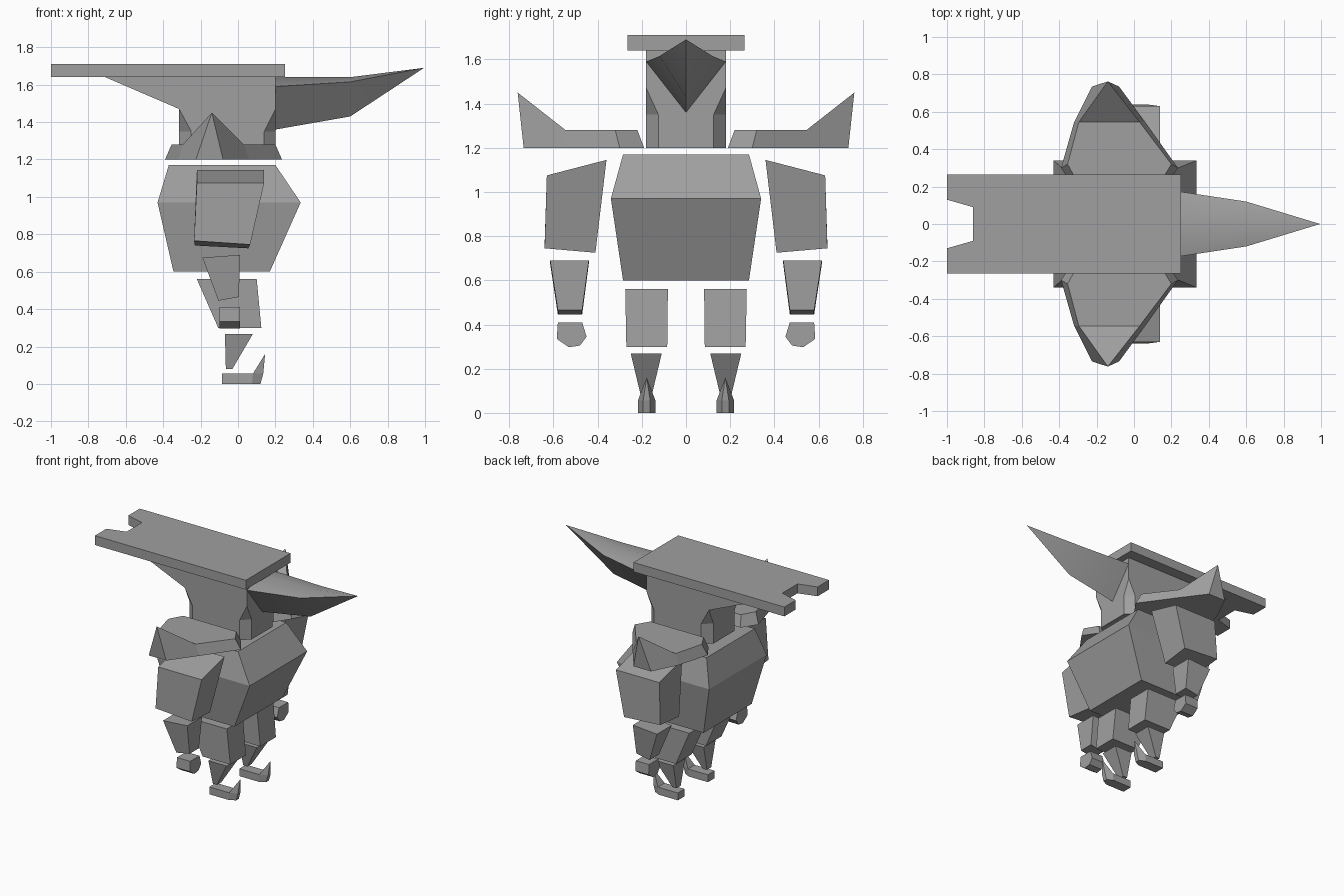
import bpy
import bmesh
from math import radians

cube = bpy.data.objects.get("Cube")
if cube:
    bpy.data.objects.remove(cube, do_unlink=True)

grey = bpy.data.materials.new("stone_grey")
grey.use_nodes = True
colour = (0.35, 0.35, 0.35, 1)
grey.diffuse_color = colour
grey.node_tree.nodes["Principled BSDF"].inputs["Base Color"].default_value = colour


def loft(name, rings, caps=None, paired=False):
    """Skin a stack of equal rings; paired parts are mirrored across y."""
    bm = bmesh.new()
    loops = [[bm.verts.new(p) for p in ring] for ring in rings]
    n = len(loops[0])
    for low, high in zip(loops, loops[1:]):
        for i in range(n):
            j = (i + 1) % n
            bm.faces.new((low[i], low[j], high[j], high[i]))
    bm.faces.new(loops[0][::-1])
    for cap in caps or [range(n)]:
        bm.faces.new([loops[-1][i] for i in cap])
    bmesh.ops.remove_doubles(bm, verts=bm.verts, dist=0.0005)
    bmesh.ops.recalc_face_normals(bm, faces=bm.faces)
    mesh = bpy.data.meshes.new(name)
    bm.to_mesh(mesh)
    bm.free()
    mesh.materials.append(grey)
    obj = bpy.data.objects.new(name, mesh)
    bpy.context.collection.objects.link(obj)
    if paired:
        mod = obj.modifiers.new("other_side", "MIRROR")
        mod.use_axis = (False, True, False)
        mod.use_mirror_merge = False
    return obj


def rect(x0, x1, y0, y1, z):
    return [(x0, y0, z), (x1, y0, z), (x1, y1, z), (x0, y1, z)]


def flat(points, z):
    return [(x, y, z) for x, y in points]


def octagon(x0, x1, y, back, front, side, z):
    half = [(x0, side - y), (x0 + back, -y), (x1 - front, -y), (x1, side - y)]
    return flat(half + [(x, -v) for x, v in half[::-1]], z)


# Flat crest plate with a notched rear end
half = [(-0.86, -0.09), (-1, -0.13), (-1, -0.265), (0.25, -0.265)]
outline = half + [(x, -y) for x, y in half[::-1]]
loft("crest_plate", [flat(outline, z) for z in (1.64, 1.71)])

# Head: chamfered neck corners, flaring backwards under the plate
loft("head", [
    octagon(-0.315, 0.2, 0.18, 0.065, 0.06, 0.055, 1.2),
    octagon(-0.315, 0.2, 0.18, 0.065, 0.06, 0.055, 1.35),
    octagon(-0.315, 0.2, 0.18, 0, 0, 0, 1.47),
    octagon(-0.71, 0.2, 0.18, 0, 0, 0, 1.64),
])


# Beak: diamond sections tapering to an upturned tip
def diamond(x, width, top, middle, bottom):
    return [(x, 0, top), (x, width, middle), (x, 0, bottom), (x, -width, middle)]


beak = loft("beak", [
    diamond(0.2, 0.18, 1.64, 1.59, 1.36),
    diamond(0.6, 0.12, 1.64, 1.615, 1.43),
    diamond(0.995, 0, 1.69, 1.69, 1.69),
])
bpy.ops.object.select_all(action="DESELECT")
beak.select_set(True)
bpy.context.view_layer.objects.active = beak
bpy.ops.object.shade_smooth_by_angle(angle=radians(35))

# Torso
loft("torso", [
    rect(-0.345, 0.17, -0.285, 0.285, 0.6),
    rect(-0.43, 0.335, -0.34, 0.34, 0.97),
    rect(-0.37, 0.2, -0.285, 0.285, 1.17),
])

# Shoulder pads with a raised outer point
pad_base = [(0.16, 0.19), (0.235, 0.3), (0.06, 0.545), (-0.08, 0.735),
            (-0.225, 0.735), (-0.32, 0.545), (-0.39, 0.3), (-0.32, 0.19)]
inner_top = [(0.14, 0.22), (0.2, 0.32), (0.03, 0.545)]
outer_top = [(-0.295, 0.545), (-0.355, 0.32), (-0.3, 0.22)]
peak = (-0.14, 0.762, 1.45)
loft("shoulder_pads", [
    flat(pad_base, 1.2),
    flat(inner_top, 1.28) + [peak, peak] + flat(outer_top, 1.28),
], caps=[(0, 1, 2, 5, 6, 7), (2, 3, 5)], paired=True)

# Arms
loft("upper_arms", [
    [(-0.23, 0.41, 0.74), (0.055, 0.41, 0.725), (0.065, 0.64, 0.745), (-0.235, 0.64, 0.765)],
    [(-0.22, 0.36, 1.145), (0.14, 0.36, 1.145), (0.14, 0.63, 1.075), (-0.22, 0.63, 1.075)],
], paired=True)
loft("forearms", [
    [(-0.105, 0.47, 0.445), (0.005, 0.47, 0.465), (0.005, 0.58, 0.465), (-0.105, 0.58, 0.445)],
    [(-0.19, 0.44, 0.675), (0.01, 0.44, 0.69), (0.01, 0.615, 0.69), (-0.19, 0.615, 0.675)],
], paired=True)
fist = [(0.58, 0.41), (0.47, 0.41), (0.45, 0.345), (0.48, 0.305), (0.53, 0.297), (0.585, 0.335)]
loft("hands", [[(x, y, z) for y, z in fist] for x in (-0.1, 0.01)], paired=True)

# Legs
loft("thighs", [
    rect(-0.105, 0.125, 0.085, 0.27, 0.298),
    rect(-0.22, 0.1, 0.082, 0.275, 0.56),
], paired=True)
loft("shins", [
    rect(-0.065, -0.03, 0.155, 0.205, 0.08),
    rect(-0.07, 0.08, 0.11, 0.25, 0.268),
], paired=True)


# Feet with an upturned toe claw
def sole(mid, tip, z):
    return flat([(-0.085, 0.138), (mid, 0.138), (tip, 0.162),
                 (tip, 0.194), (mid, 0.218), (-0.085, 0.218)], z)


loft("feet", [sole(0.075, 0.12, 0), sole(0.08, 0.135, 0.055)], paired=True)
claw = [(0.08, 0.138), (0.135, 0.162), (0.135, 0.194), (0.08, 0.218)]
loft("toe_claws", [flat(claw, 0.055), [(0.145, 0.178, 0.16)] * 4],
     caps=[(0, 1, 2)], paired=True)
